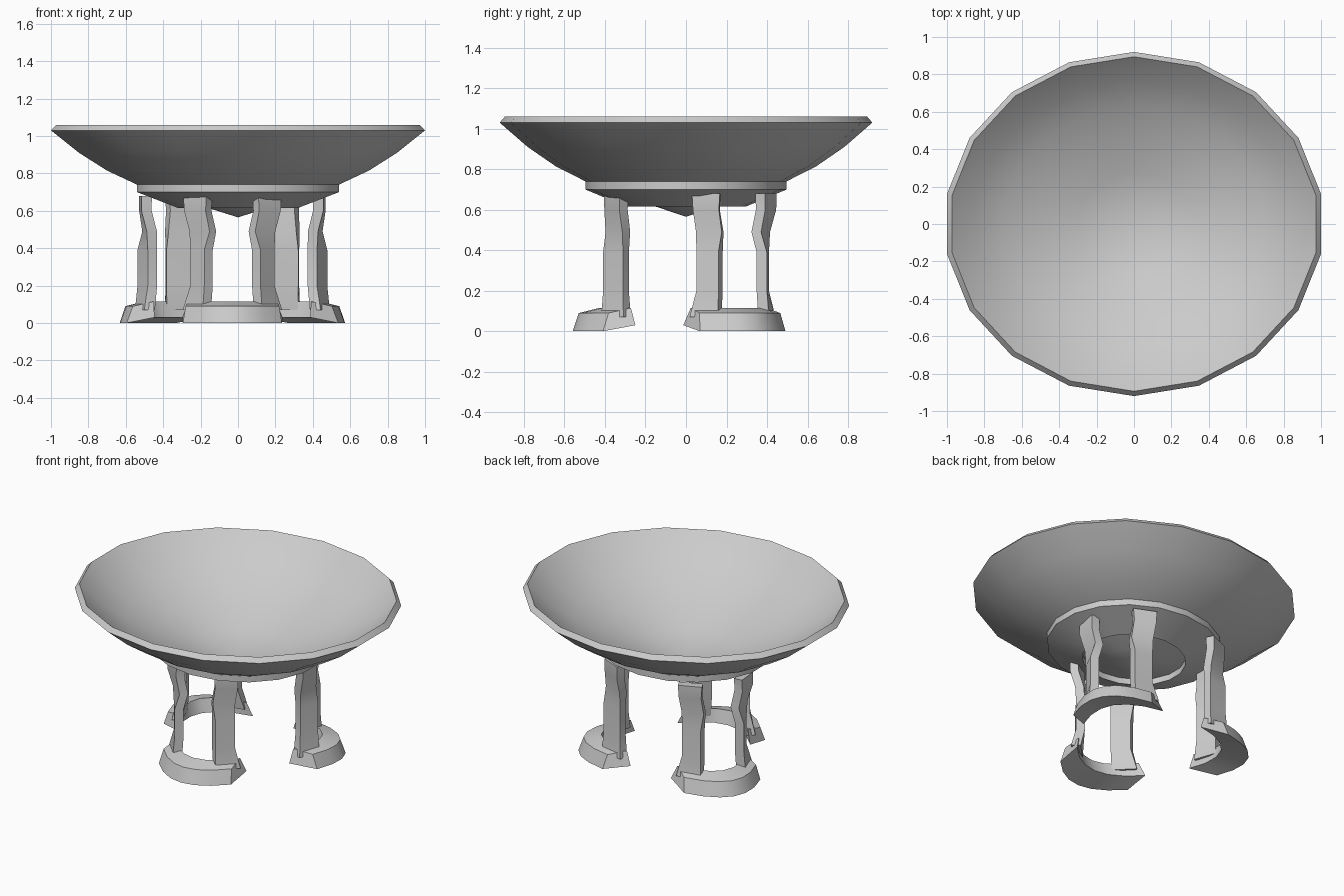
import bpy, bmesh, math

if "Cube" in bpy.data.objects:
    bpy.data.objects.remove(bpy.data.objects["Cube"])

SQUASH = 0.92          # the whole model is slightly narrower in y
SIDES = 18


def finish(bm, name, angle=30):
    bmesh.ops.recalc_face_normals(bm, faces=bm.faces)
    me = bpy.data.meshes.new(name)
    bm.to_mesh(me)
    bm.free()
    ob = bpy.data.objects.new(name, me)
    bpy.context.collection.objects.link(ob)
    bpy.ops.object.select_all(action='DESELECT')
    ob.select_set(True)
    bpy.context.view_layer.objects.active = ob
    bpy.ops.object.shade_smooth_by_angle(angle=math.radians(angle))
    return ob


def skin(bm, rings, closed_path=False, caps=True):
    """Join a list of equal vertex loops into a tube."""
    n = len(rings[0])
    pairs = list(zip(rings, rings[1:]))
    if closed_path:
        pairs.append((rings[-1], rings[0]))
    for a, b in pairs:
        for i in range(n):
            j = (i + 1) % n
            bm.faces.new((a[i], a[j], b[j], b[i]))
    if caps and not closed_path:
        bm.faces.new(rings[0])
        bm.faces.new(rings[-1])


def lathe(name, profile, closed_path=False):
    bm = bmesh.new()
    rings = []
    for r, z in profile:
        rings.append([bm.verts.new((r * 1.0154 * math.cos(a), r * SQUASH * math.sin(a), z))
                      for a in (math.radians(90 + 360 / SIDES * k) for k in range(SIDES))])
    skin(bm, rings, closed_path, caps=False)
    bmesh.ops.remove_doubles(bm, verts=bm.verts, dist=1e-5)
    return bm


def revolve(name, profile, closed_path=False):
    bm = bmesh.new()
    rings, tips = [], []
    angles = [math.radians(90 + 360 / SIDES * k) for k in range(SIDES)]
    for r, z in profile:
        rings.append([bm.verts.new((r * 1.0154 * math.cos(a), r * SQUASH * math.sin(a), z))
                      for a in angles])
    skin(bm, rings, closed_path, caps=False)
    # profile ends at radius zero collapse to a point
    bmesh.ops.remove_doubles(bm, verts=bm.verts, dist=1e-5)
    return finish(bm, name)


# Bowl: outside from the tip up, over the bevelled rim, down the inside
revolve("bowl", [(0, 0.565), (0.15, 0.612), (0.34, 0.66), (0.54, 0.74), (0.70, 0.815),
                 (0.85, 0.91), (1.0, 1.03), (0.972, 1.06), (0.84, 0.94), (0.69, 0.85),
                 (0.52, 0.77), (0.30, 0.69), (0, 0.61)])

# Collar ring under the bowl
revolve("collar", [(0.54, 0.74), (0.54, 0.70), (0.32, 0.615), (0.32, 0.665)], True)


def place(x, y, z, turn):
    """Local stand coordinates (front foot) turned around the stand axis."""
    c, s = math.cos(turn), math.sin(turn)
    return (-0.03 + c * x - s * y, 0.05 + SQUASH * (s * x + c * y), z)


# Foot section corners: half width, middle y, end y, z
FOOT = [(0.265, -0.663, -0.500, 0.0), (0.25, -0.630, -0.470, 0.09),
        (0.235, -0.520, -0.350, 0.115), (0.268, -0.490, -0.326, 0.03)]

# Leg levels: z, x, y, width, thickness, twist
LEG = [(0.68, 0.185, -0.43, 0.15, 0.055, 35), (0.60, 0.185, -0.43, 0.14, 0.055, 35),
       (0.49, 0.158, -0.42, 0.14, 0.055, 40), (0.39, 0.165, -0.43, 0.13, 0.055, 55),
       (0.20, 0.165, -0.43, 0.13, 0.055, 55), (0.07, 0.190, -0.43, 0.16, 0.06, 48)]

for k, side in enumerate(("front", "right", "left")):
    turn = math.radians(120 * k)

    # Crescent foot
    bm = bmesh.new()
    rings = []
    for i in range(7):
        t = i / 3 - 1
        rings.append([bm.verts.new(place(hw * t, ym + (ye - ym) * t * t, z, turn))
                      for hw, ym, ye, z in FOOT])
    skin(bm, rings)
    finish(bm, side + "_foot", 25)

    # Pair of wavy plank legs
    for m, label in ((1, "a"), (-1, "b")):
        bm = bmesh.new()
        rings = []
        for z, x, y, w, th, twist in LEG:
            c, s = math.cos(math.radians(twist)), math.sin(math.radians(twist))
            ring = []
            for u, v in ((-1, -1), (1, -1), (1, 1), (-1, 1)):
                du, dv = u * w / 2, v * th / 2
                ring.append(bm.verts.new(place(m * (x + c * du - s * dv),
                                               y + s * du + c * dv, z, turn)))
            rings.append(ring)
        skin(bm, rings)
        finish(bm, side + "_leg_" + label, 25)
